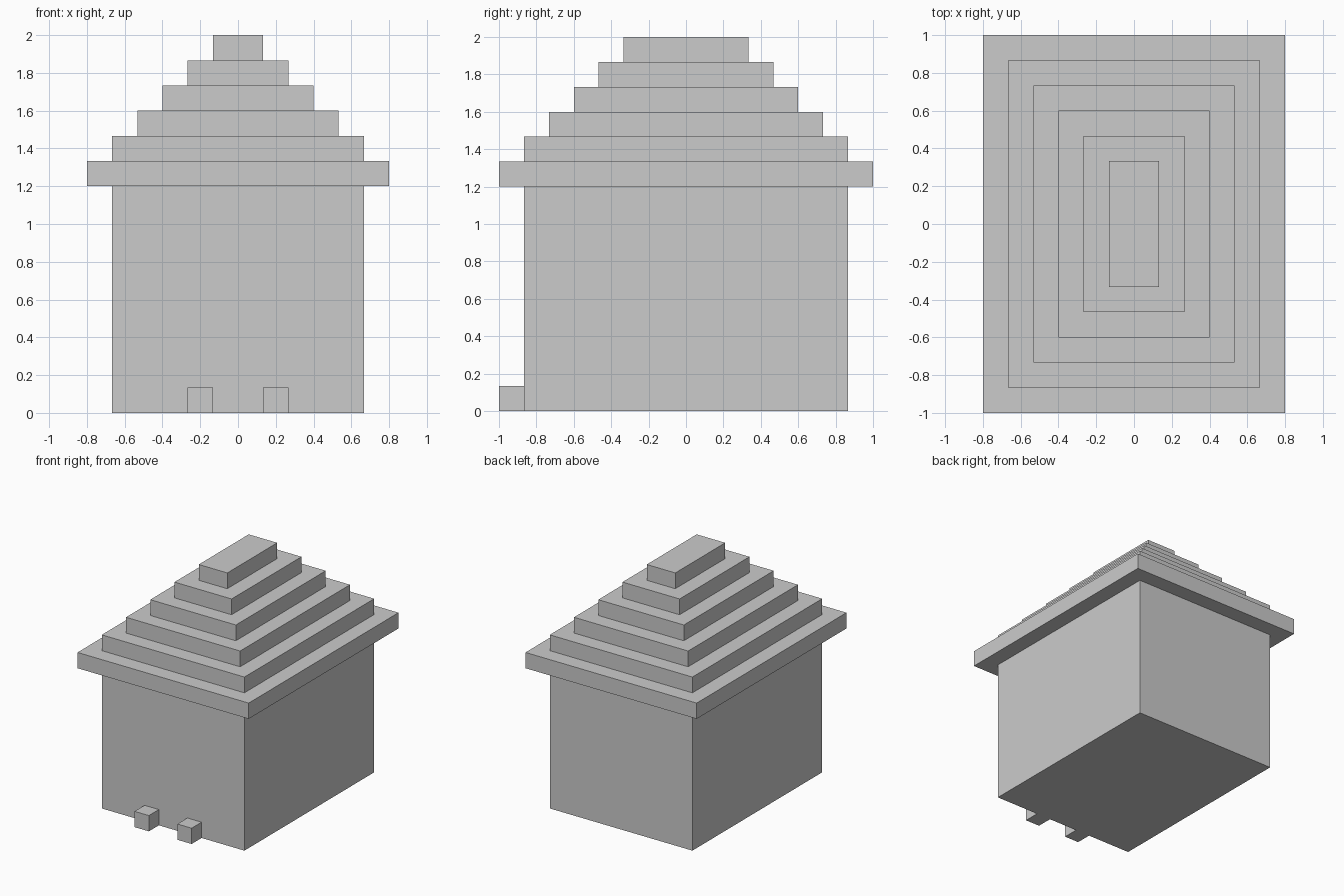
import bpy

if "Cube" in bpy.data.objects:
    bpy.data.objects.remove(bpy.data.objects["Cube"])

U = 2 / 15  # one block of the model's grid


def box(name, x, y, z):
    """Box spanning (min, max) ranges along each axis."""
    bpy.ops.mesh.primitive_cube_add(
        size=1, location=[(a + b) / 2 for a, b in (x, y, z)])
    obj = bpy.context.object
    obj.name = name
    obj.scale = [b - a for a, b in (x, y, z)]
    bpy.ops.object.transform_apply(location=False, rotation=False, scale=True)
    return obj


# House walls
box("walls", (-5 * U, 5 * U), (-6.5 * U, 6.5 * U), (0, 9 * U))

# Stepped roof, each layer one block smaller per side
for i in range(6):
    hx, hy = (6 - i) * U, (7.5 - i) * U
    box(f"roof_step_{i + 1}", (-hx, hx), (-hy, hy), ((9 + i) * U, (10 + i) * U))

# Pair of small blocks flanking the entrance
for side, x in (("left", -2 * U), ("right", U)):
    box(f"front_block_{side}", (x, x + U), (-7.5 * U, -6.5 * U), (0, U))
